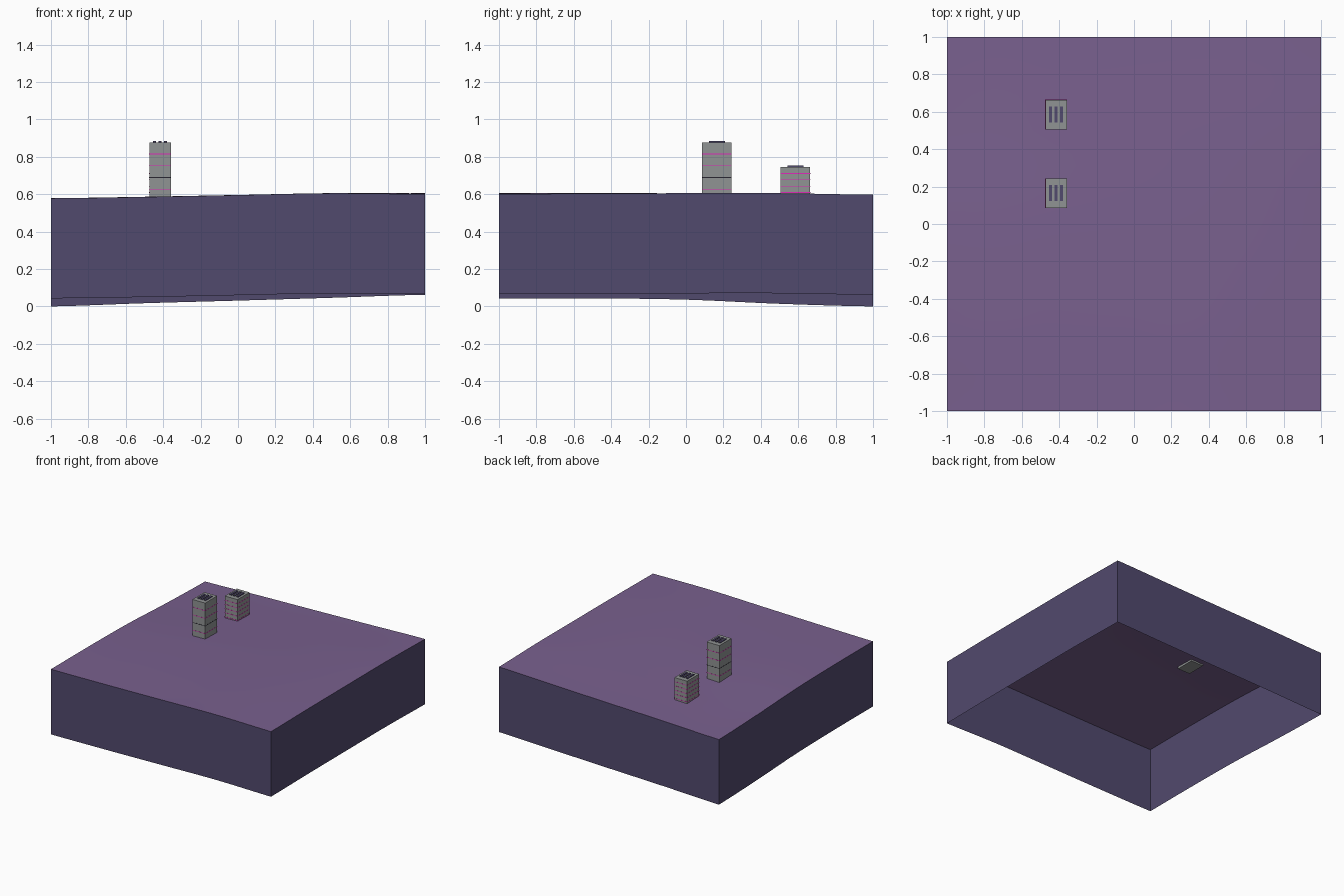
import bpy
import bmesh
from mathutils import Vector

cube = bpy.data.objects.get("Cube")
if cube:
    bpy.data.objects.remove(cube, do_unlink=True)


def material(name, color):
    m = bpy.data.materials.new(name)
    m.use_nodes = True
    m.diffuse_color = (*color, 1)
    m.node_tree.nodes["Principled BSDF"].inputs["Base Color"].default_value = (*color, 1)
    return m


PURPLE = material("ground purple", (0.19, 0.117, 0.27))
SLATE = material("slate violet", (0.083, 0.067, 0.155))
GRAY = material("concrete gray", (0.28, 0.295, 0.295))
PINK = material("neon pink", (0.75, 0.02, 0.5))
DARK = material("dark ledge", (0.02, 0.018, 0.03))


def make_object(name, bm, *mats):
    mesh = bpy.data.meshes.new(name)
    bm.to_mesh(mesh)
    bm.free()
    for m in mats:
        mesh.materials.append(m)
    obj = bpy.data.objects.new(name, mesh)
    bpy.context.collection.objects.link(obj)
    return obj


def box(name, center, size, mat):
    bm = bmesh.new()
    bmesh.ops.create_cube(bm, size=1)
    bmesh.ops.scale(bm, vec=size, verts=bm.verts)
    bmesh.ops.translate(bm, vec=center, verts=bm.verts)
    return make_object(name, bm, mat)


# Ground height: a smooth patch blended from its four edge profiles
DEPTH = 0.535
FRONT = (0.043, 0.050, 0.060, 0.070, 0.065)
BACK = (0.0, 0.017, 0.031, 0.046, 0.062)
LEFT = (0.043, 0.043, 0.036, 0.014, 0.0)
RIGHT = (0.065, 0.069, 0.070, 0.070, 0.062)


def curve(points, t):
    last = len(points) - 1
    i = min(int(t * last), last - 1)
    f = t * last - i
    a, b = points[i], points[i + 1]
    p, n = points[max(i - 1, 0)], points[min(i + 2, last)]
    return a + f / 2 * (b - p + f * (2 * p - 5 * a + 4 * b - n + f * (3 * (a - b) + n - p)))


def ground(x, y):
    u = min(max((x + 1) / 2, 0), 1)
    v = min(max((y + 1) / 2, 0), 1)
    sides = (1 - u) * curve(LEFT, v) + u * curve(RIGHT, v)
    ends = (1 - v) * curve(FRONT, u) + v * curve(BACK, u)
    corners = ((1 - v) * ((1 - u) * FRONT[0] + u * FRONT[-1])
               + v * ((1 - u) * BACK[0] + u * BACK[-1]))
    return sides + ends - corners + DEPTH


# Terrain block: rolling top with skirts of constant depth, open below
bm = bmesh.new()
bmesh.ops.create_grid(bm, x_segments=32, y_segments=32, size=1)
for v in bm.verts:
    v.co.z = ground(v.co.x, v.co.y)
for f in bm.faces:
    f.smooth = True
rim = [e for e in bm.edges if e.is_boundary]
result = bmesh.ops.extrude_edge_only(bm, edges=rim)
lower = [g for g in result["geom"] if isinstance(g, bmesh.types.BMVert)]
bmesh.ops.translate(bm, vec=(0, 0, -DEPTH), verts=lower)
bm.normal_update()
for f in bm.faces:
    if abs(f.normal.z) < 0.5:
        f.material_index = 1
        f.smooth = False
        if f.normal.dot(f.calc_center_median() * Vector((1, 1, 0))) < 0:
            f.normal_flip()
for e in rim:
    e.smooth = False
make_object("terrain_block", bm, PURPLE, SLATE)

# Towers: plain shaft, thin floor bands and three roof vents
TOWER_X, WIDTH, LENGTH = -0.417, 0.115, 0.157


def tower(name, y, base, top, floors, dark_floor):
    box(name + "_shaft", (TOWER_X, y, (base + top) / 2), (WIDTH, LENGTH, top - base), GRAY)
    step = (top - base) / floors
    for i in range(1, floors):
        mat = DARK if i == dark_floor else PINK
        box(f"{name}_floor_band_{i}", (TOWER_X, y, base + i * step),
            (WIDTH + 0.002, LENGTH + 0.002, 0.004), mat)
    for i in (-1, 0, 1):
        box(f"{name}_roof_vent_{i + 2}", (TOWER_X + i * 0.03, y, top + 0.003),
            (0.016, 0.085, 0.008), SLATE)


tower("tall_tower", 0.165, 0.563, 0.877, 5, 2)
tower("short_tower", 0.585, 0.54, 0.745, 6, 0)
